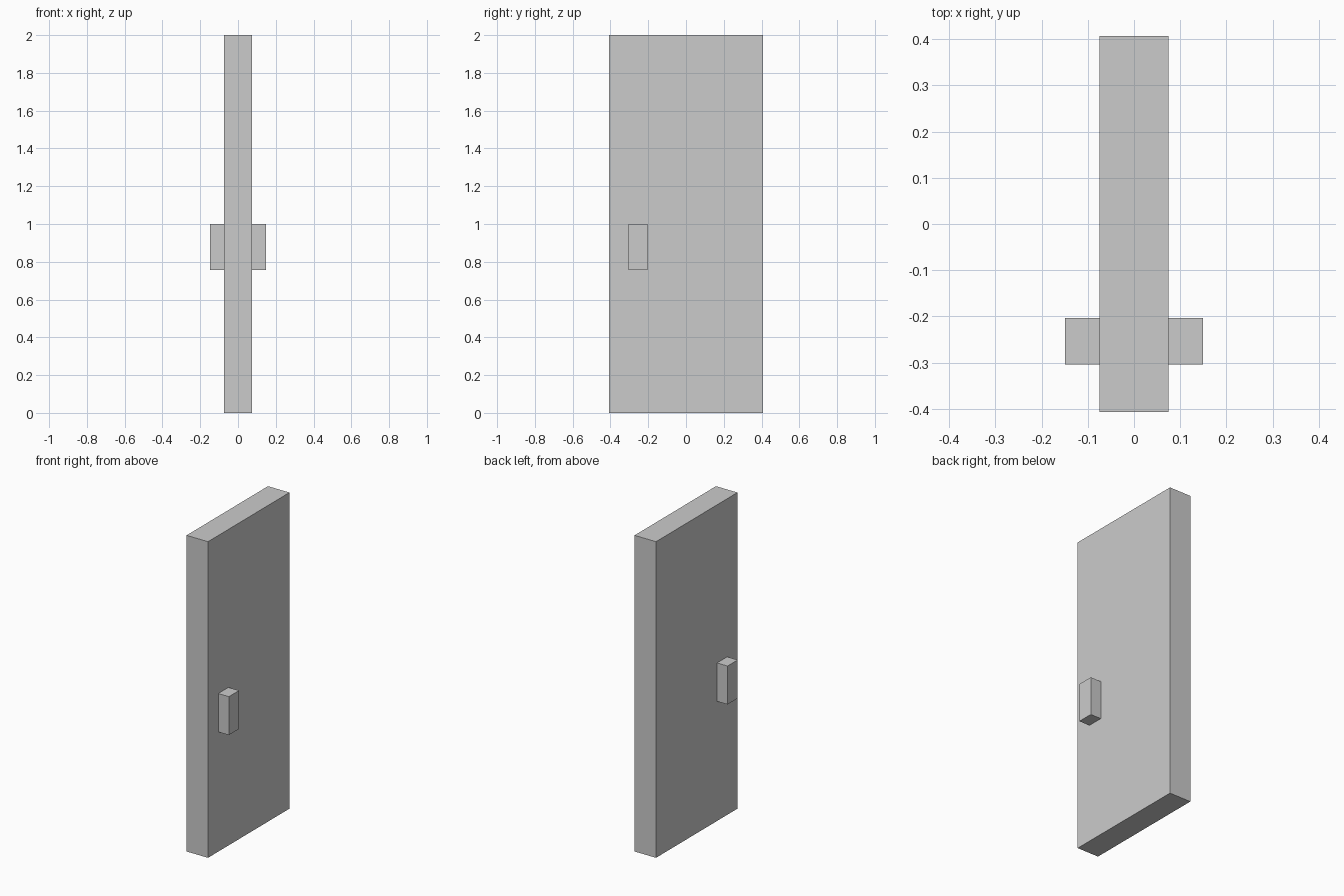
import bpy

if "Cube" in bpy.data.objects:
    bpy.data.objects.remove(bpy.data.objects["Cube"])


def box(name, lo, hi):
    """Axis-aligned box between two corners."""
    centre = [(a + b) / 2 for a, b in zip(lo, hi)]
    bpy.ops.mesh.primitive_cube_add(size=1, location=centre)
    ob = bpy.context.object
    ob.name = name
    ob.scale = [b - a for a, b in zip(lo, hi)]
    bpy.ops.object.transform_apply(location=True, rotation=False, scale=True)
    return ob


HALF_T = 0.075   # half door thickness
HALF_W = 0.407   # half door width
GRIP_X = 0.149   # outer face of the handles

# Door slab
door = box("door_panel", (-HALF_T, -HALF_W, 0), (HALF_T, HALF_W, 2))

# Block handle on the right face, mirrored to the left face
handle = box("door_handles", (HALF_T, -0.304, 0.757), (GRIP_X, -0.203, 1.0))
mirror = handle.modifiers.new("both_sides", 'MIRROR')
mirror.use_axis = (True, False, False)
mirror.use_mirror_merge = False
mirror.mirror_object = door
